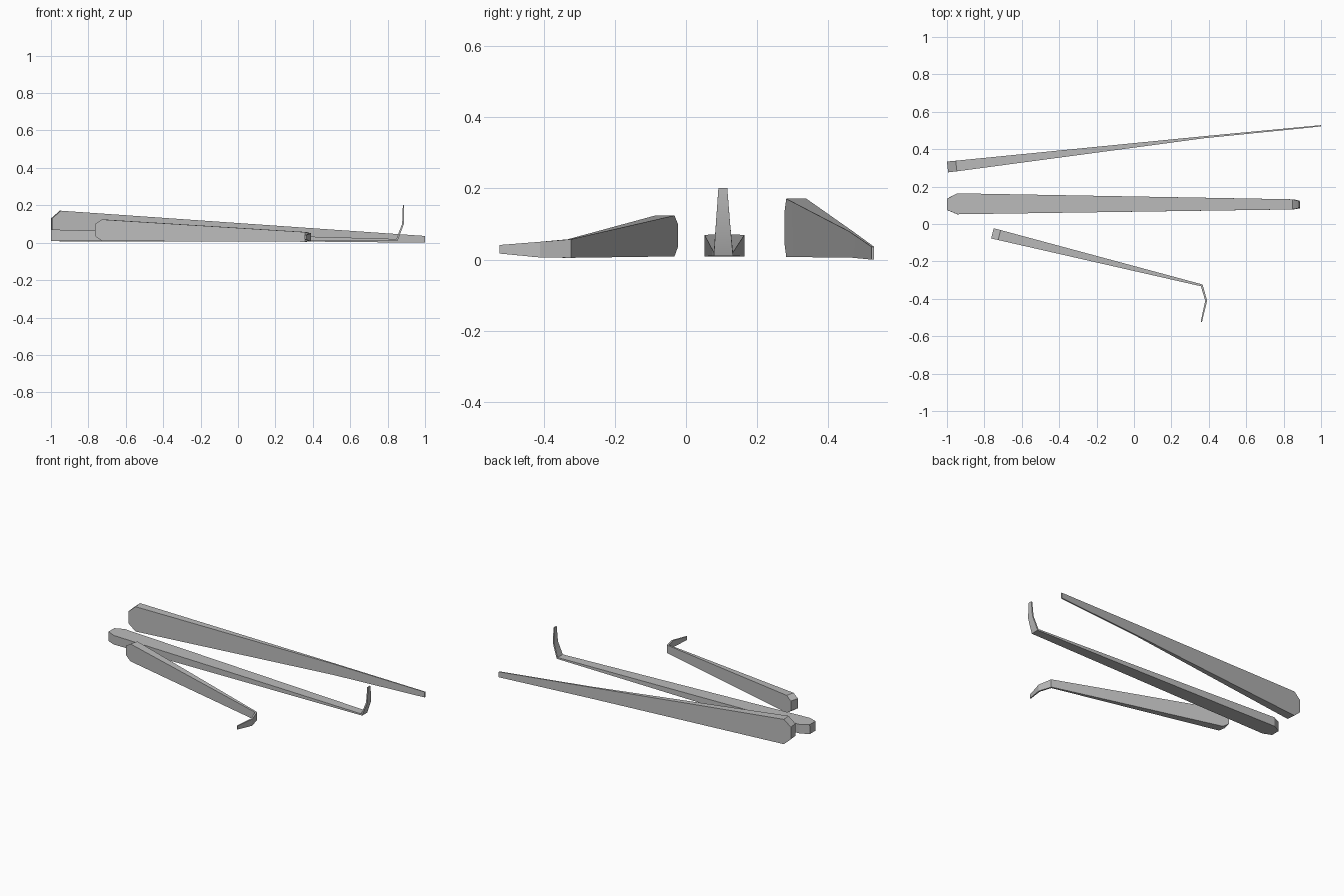
import bpy, bmesh
from mathutils import Vector

cube = bpy.data.objects.get("Cube")
if cube:
    bpy.data.objects.remove(cube, do_unlink=True)

# One plain grey metal
metal = bpy.data.materials.new("grey metal")
metal.use_nodes = True
grey = (0.5, 0.5, 0.5, 1)
metal.diffuse_color = grey
metal.node_tree.nodes["Principled BSDF"].inputs["Base Color"].default_value = grey


def make_nail(name, stations, on_edge):
    """Sweep a rectangle along a bent path.
    Station: path x, path second axis, width from, width to, thickness.
    On edge: path lies in the ground plane and the width is upright.
    Otherwise: path lies in the upright plane and the width is along y."""
    def place(p, w):
        return (p.x, p.y, w) if on_edge else (p.x, w, p.y)

    bm = bmesh.new()
    pts = [Vector(s[:2]) for s in stations]
    rings = []
    last = len(pts) - 1
    for i, (p, s) in enumerate(zip(pts, stations)):
        before = (p - pts[i - 1]).normalized() if i > 0 else Vector((0, 0))
        after = (pts[i + 1] - p).normalized() if i < last else Vector((0, 0))
        t = (before + after).normalized()
        side = Vector((-t.y, t.x)) * s[4] / 2
        corners = [(p - side, s[2]), (p + side, s[2]), (p + side, s[3]), (p - side, s[3])]
        rings.append([bm.verts.new(place(q, w)) for q, w in corners])
    for a, b in zip(rings, rings[1:]):
        for k in range(4):
            n = (k + 1) % 4
            bm.faces.new((a[k], a[n], b[n], b[k]))
    bm.faces.new(rings[0])
    bm.faces.new(rings[-1])
    bmesh.ops.recalc_face_normals(bm, faces=bm.faces)
    mesh = bpy.data.meshes.new(name)
    bm.to_mesh(mesh)
    bm.free()
    mesh.materials.append(metal)
    obj = bpy.data.objects.new(name, mesh)
    bpy.context.collection.objects.link(obj)
    bpy.ops.object.select_all(action='DESELECT')
    obj.select_set(True)
    bpy.context.view_layer.objects.active = obj
    bpy.ops.object.shade_smooth_by_angle(angle=0.5)


# Long straight nail, standing on its narrow edge
make_nail("straight_nail", [
    (-0.997, 0.305, 0.05, 0.13, 0.058),
    (-0.95, 0.31, 0.007, 0.171, 0.057),
    (0.375, 0.464, 0.006, 0.079, 0.011),
    (1.0, 0.525, 0.0, 0.036, 0.007)], True)

# Middle nail, lying flat with the tip bent upward
make_nail("upturned_nail", [
    (-1.0, 0.04, 0.075, 0.135, 0.062),
    (-0.945, 0.039, 0.052, 0.164, 0.06),
    (0.85, 0.015, 0.078, 0.132, 0.012),
    (0.882, 0.1, 0.084, 0.124, 0.009),
    (0.885, 0.201, 0.091, 0.116, 0.007)], False)

# Short nail, on edge with the tip bent sideways
make_nail("hooked_nail", [
    (-0.757, -0.05, 0.035, 0.1, 0.056),
    (-0.72, -0.059, 0.009, 0.124, 0.055),
    (0.362, -0.328, 0.005, 0.057, 0.013),
    (0.386, -0.41, 0.006, 0.05, 0.01),
    (0.36, -0.523, 0.017, 0.041, 0.007)], True)
